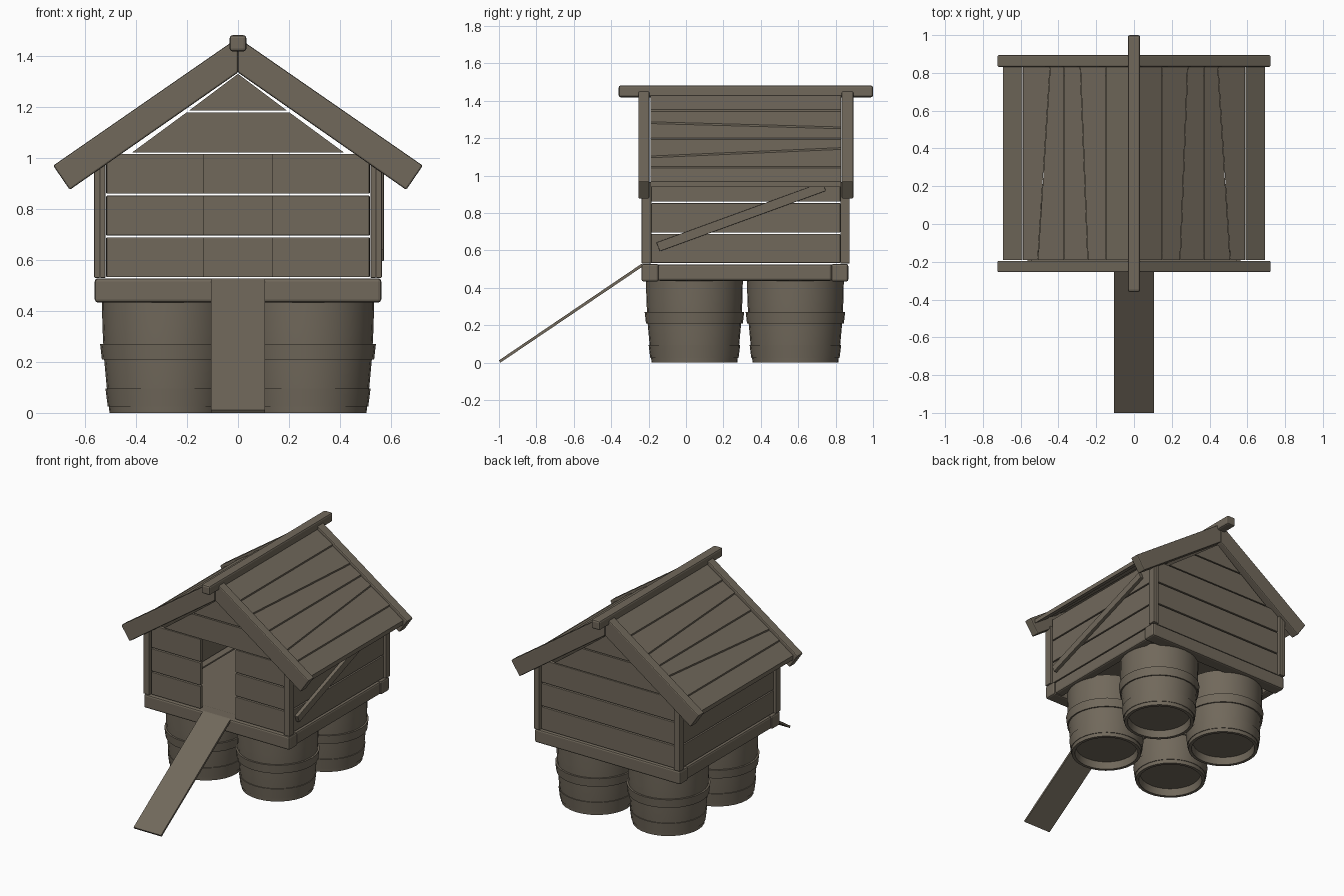
import bpy, bmesh, math

if "Cube" in bpy.data.objects:
    bpy.data.objects.remove(bpy.data.objects["Cube"])

wood = bpy.data.materials.new("weathered_wood")
wood.diffuse_color = (0.165, 0.14, 0.105, 1)
wood.use_nodes = True
wood.node_tree.nodes["Principled BSDF"].inputs["Base Color"].default_value = wood.diffuse_color


def make(name, verts, faces, bevel=0.0, smooth=False):
    me = bpy.data.meshes.new(name)
    me.from_pydata(verts, [], faces)
    bm = bmesh.new()
    bm.from_mesh(me)
    bmesh.ops.recalc_face_normals(bm, faces=bm.faces[:])
    if smooth:
        for f in bm.faces:
            f.smooth = True
        for e in bm.edges:
            if len(e.link_faces) == 2 and e.calc_face_angle() > math.radians(35):
                e.smooth = False
    bm.to_mesh(me)
    bm.free()
    me.materials.append(wood)
    ob = bpy.data.objects.new(name, me)
    bpy.context.collection.objects.link(ob)
    if bevel:
        m = ob.modifiers.new("soft_edges", 'BEVEL')
        m.width = bevel
        m.segments = 2
    return ob


def loft(name, a, b, bevel=0.0):
    """Solid between two matching outlines."""
    n = len(a)
    faces = [tuple(range(n)), tuple(range(n, 2 * n))]
    faces += [(i, (i + 1) % n, n + (i + 1) % n, n + i) for i in range(n)]
    return make(name, list(a) + list(b), faces, bevel)


def prism_y(name, pts, y0, y1, bevel=0.0):   # outline in x,z
    return loft(name, [(x, y0, z) for x, z in pts], [(x, y1, z) for x, z in pts], bevel)


def prism_x(name, pts, x0, x1, bevel=0.0):   # outline in y,z
    return loft(name, [(x0, y, z) for y, z in pts], [(x1, y, z) for y, z in pts], bevel)


def box(name, x0, x1, y0, y1, z0, z1, bevel=0.0):
    return prism_y(name, [(x0, z0), (x1, z0), (x1, z1), (x0, z1)], y0, y1, bevel)


def revolve(name, prof, cx, cy, closed, n=28):
    """Turned part; an open profile gets end caps."""
    verts = [(cx + r * math.cos(2 * math.pi * i / n), cy + r * math.sin(2 * math.pi * i / n), z)
             for r, z in prof for i in range(n)]
    k = len(prof)
    faces = []
    for j in range(k if closed else k - 1):
        a, b = j * n, ((j + 1) % k) * n
        faces += [(a + i, a + (i + 1) % n, b + (i + 1) % n, b + i) for i in range(n)]
    if not closed:
        faces += [tuple(range(n)), tuple(range((k - 1) * n, k * n))]
    return make(name, verts, faces, smooth=True)


# four half barrels with hoops
for cx in (-0.275, 0.275):
    for cy in (0.045, 0.585):
        revolve("barrel", [(0.20, 0.05), (0.208, 0.0), (0.229, 0.0), (0.24, 0.1),
                           (0.251, 0.22), (0.257, 0.34), (0.259, 0.45)], cx, cy, False)
        revolve("lower_hoop", [(0.225, 0.025), (0.236, 0.025), (0.245, 0.095), (0.235, 0.095)],
                cx, cy, True)
        revolve("upper_hoop", [(0.245, 0.21), (0.259, 0.21), (0.266, 0.27), (0.25, 0.27)],
                cx, cy, True)

# base frame and floor
box("front_beam", -0.562, 0.562, -0.238, -0.146, 0.433, 0.528, 0.012)
box("back_beam", -0.562, 0.562, 0.776, 0.868, 0.433, 0.528, 0.012)
box("floor", -0.48, 0.48, -0.19, 0.83, 0.50, 0.525)

rows = [(0.533, 0.688), (0.696, 0.852), (0.86, 1.016)]
for s in (-1, 1):
    box("side_beam", s * 0.49, s * 0.555, -0.15, 0.78, 0.437, 0.525, 0.012)
    # front wall boards beside the doorway
    for z0, z1 in rows:
        box("front_board", s * 0.135, s * 0.515, -0.222, -0.197, z0, z1, 0.003)
    # side wall boards
    for z0, z1 in rows:
        box("side_board", s * 0.525, s * 0.548, -0.185, 0.825, z0, z1, 0.003)
    # corner trims, two strips at each corner
    for ya, yb, yc in ((-0.237, -0.212, -0.185), (0.875, 0.85, 0.825)):
        prism_y("corner_trim", [(s * 0.52, 0.53), (s * 0.543, 0.53),
                                (s * 0.543, 0.97), (s * 0.52, 0.985)], ya, yb + 0.01 * (1 if ya < 0 else -1), 0.003)
        box("corner_post", s * 0.54, s * 0.564, min(ya, yc), max(ya, yc), 0.53, 0.965, 0.004)

# front gable boards
def half(z):
    return max((1.327 - z) / 0.735, 0.0)

def gable_board(name, z0, z1, y0, y1):
    pts = [(-half(z0), z0), (half(z0), z0)]
    pts += [(half(z1), z1), (-half(z1), z1)] if half(z1) > 0.001 else [(0, z1)]
    prism_y(name, pts, y0, y1)

for z0, z1 in ((1.022, 1.178), (1.186, 1.33)):
    gable_board("front_gable_board", z0, z1, -0.222, -0.197)
    gable_board("back_gable_board", z0, z1, 0.832, 0.857)

# back wall boards, full width
for z0, z1 in rows:
    box("back_board", -0.517, 0.517, 0.832, 0.857, z0, z1, 0.003)

# roof boards: outline positions at the front and back edge, slightly uneven
edges = [(0.0, 0.0), (0.15, 0.15), (0.245, 0.285), (0.51, 0.445), (0.59, 0.59), (0.695, 0.695)]
edges.insert(3, (0.37, 0.37))
SL = 0.69
for s in (-1, 1):
    for i in range(len(edges) - 1):
        (af, ab), (bf, bb) = edges[i], edges[i + 1]
        lift = 0.008 if i < len(edges) - 2 else 0.0
        def pt(x, y, dz):
            return (s * x, y, 1.447 - SL * x + dz)
        corners = [(af, -0.19, 0), (ab, 0.83, 0), (bb - 0.002, 0.83, lift), (bf - 0.002, -0.19, lift)]
        loft("roof_board", [pt(x, y, d) for x, y, d in corners],
             [pt(x, y, d - 0.03) for x, y, d in corners])
    # barge boards at both gables
    for y0, y1 in ((-0.255, -0.195), (0.832, 0.895)):
        prism_y("barge_board", [(0, 1.472), (s * 0.725, 0.97), (s * 0.66, 0.875), (0, 1.335)],
                y0, y1, 0.007)

# ridge beam
box("ridge_beam", -0.033, 0.033, -0.36, 1.0, 1.418, 1.482, 0.012)

# diagonal brace on the right wall
prism_x("diagonal_brace", [(-0.14, 0.595), (0.748, 0.918), (0.73, 0.965), (-0.158, 0.642)],
        0.546, 0.572, 0.003)

# entrance ramp
prism_x("ramp", [(-1.0, 0.012), (-0.992, 0.0), (-0.228, 0.516), (-0.238, 0.528)], -0.106, 0.106)
